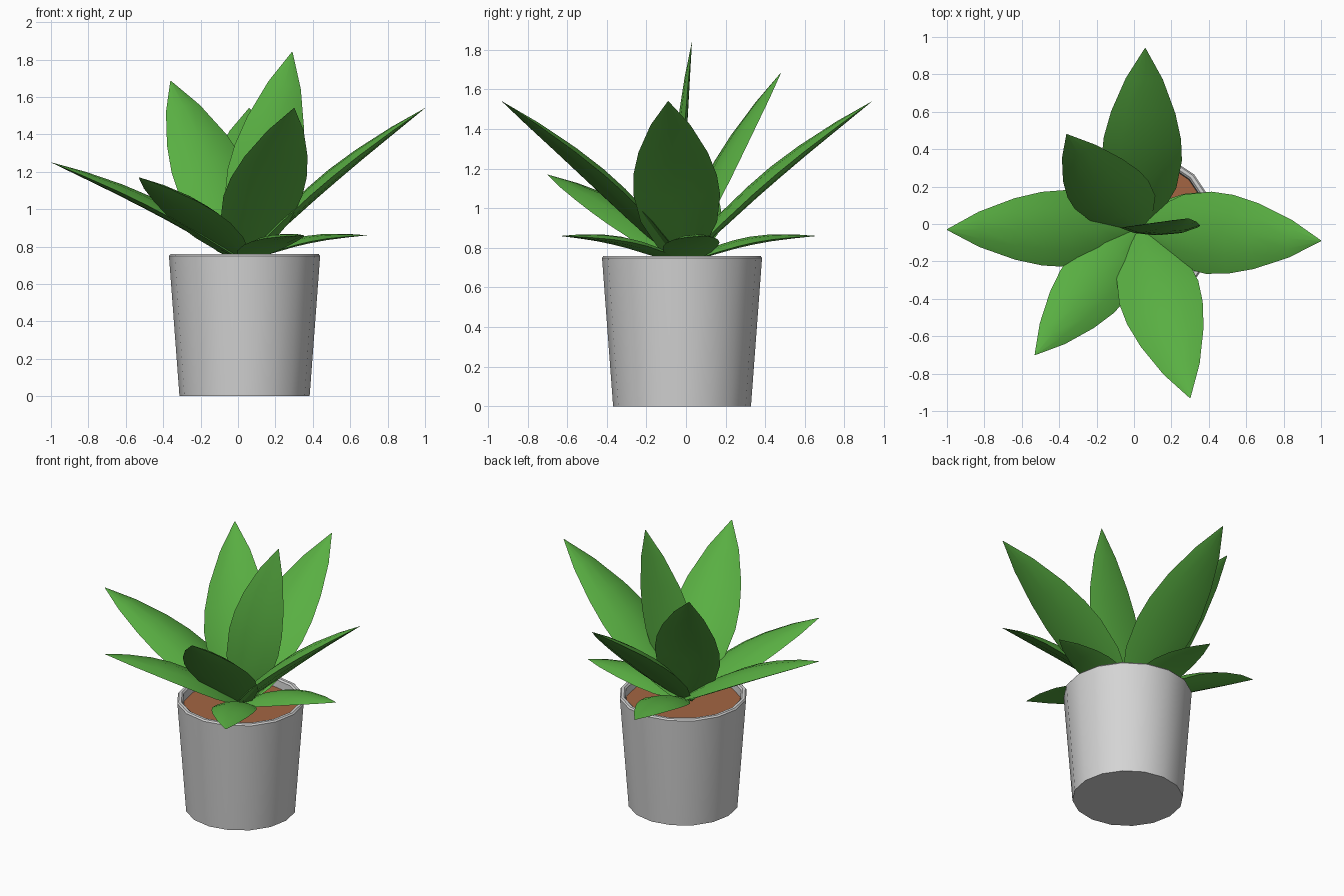
import bpy, bmesh, math
from mathutils import Vector

if "Cube" in bpy.data.objects:
    bpy.data.objects.remove(bpy.data.objects["Cube"])

CX, CY = 0.035, -0.02  # pot axis


def material(name, rgb):
    m = bpy.data.materials.new(name)
    m.diffuse_color = (*rgb, 1)
    m.use_nodes = True
    m.node_tree.nodes["Principled BSDF"].inputs["Base Color"].default_value = m.diffuse_color
    return m


GREEN = material("leaf green", (0.10, 0.43, 0.055))
GREY = material("pot light grey", (0.66, 0.66, 0.66))
BROWN = material("soil brown", (0.37, 0.13, 0.055))


def finish(bm, name, mat, angle=40):
    bmesh.ops.recalc_face_normals(bm, faces=bm.faces)
    me = bpy.data.meshes.new(name)
    bm.to_mesh(me)
    bm.free()
    me.materials.append(mat)
    ob = bpy.data.objects.new(name, me)
    bpy.context.collection.objects.link(ob)
    bpy.ops.object.select_all(action='DESELECT')
    ob.select_set(True)
    bpy.context.view_layer.objects.active = ob
    bpy.ops.object.shade_smooth_by_angle(angle=math.radians(angle))
    return ob


def loft(bm, rings):
    for a, b in zip(rings, rings[1:]):
        n = len(a)
        for i in range(n):
            j = (i + 1) % n
            bm.faces.new((a[i], a[j], b[j], b[i]))


def lathe(name, profile, mat, sides=16):
    bm = bmesh.new()
    rings = [[bm.verts.new((CX + r * math.cos(2 * math.pi * i / sides),
                            CY + r * math.sin(2 * math.pi * i / sides), z))
              for i in range(sides)] for r, z in profile]
    loft(bm, rings)
    bm.faces.new(rings[0])
    bm.faces.new(rings[-1])
    return finish(bm, name, mat)


# Tapered pot with a rounded lip and hollow top, plus the soil disc
lathe("pot", [(0.348, 0), (0.403, 0.735), (0.404, 0.75), (0.396, 0.76),
              (0.378, 0.76), (0.368, 0.75), (0.362, 0.66)], GREY)
lathe("soil", [(0.355, 0.64), (0.364, 0.70)], BROWN)

# Leaf outline: (position along leaf, half width factor)
OUTLINE = [(0, 0.25), (0.1, 0.55), (0.24, 0.88), (0.4, 1.0), (0.52, 0.96),
           (0.66, 0.8), (0.84, 0.46), (1, 0.01)]
# Cross-section: (across, height factor), arched top and nearly flat underside
SECTION = [(-1, 0), (-0.55, 0.75), (0, 1), (0.55, 0.75),
           (1, 0), (0.55, -0.35), (0, -0.4), (-0.55, -0.35)]


def leaf(name, tip, half_width, across=None, bow=0.03, rise=0.052):
    root, tip = Vector((0.03, -0.02, 0.72)), Vector(tip)
    axis = tip - root
    side = Vector(across) if across else Vector((axis.y, -axis.x, 0))
    side = (side - side.project(axis)).normalized()
    normal = side.cross(axis).normalized()
    if normal.z < 0:
        normal = -normal
    bm = bmesh.new()
    rings = []
    for t, w in OUTLINE:
        c = root + axis * t + normal * bow * math.sin(math.pi * t)
        h = rise * min(1, w * 1.05)
        rings.append([bm.verts.new(c + side * u * w * half_width + normal * v * h)
                      for u, v in SECTION])
    loft(bm, rings)
    bm.faces.new(rings[0])
    bm.faces.new(rings[-1])
    finish(bm, name, GREEN, 50)


# Large rosette leaves
leaf("leaf_right", (1.0, -0.09, 1.54), 0.22)
leaf("leaf_left", (-1.0, -0.03, 1.25), 0.205)
leaf("leaf_back", (0.06, 0.94, 1.54), 0.215)
leaf("leaf_front", (0.30, -0.93, 1.54), 0.22)
leaf("leaf_back_left", (-0.36, 0.48, 1.685), 0.215, across=(0.97, 0.25, 0))
leaf("leaf_front_left", (-0.53, -0.70, 1.17), 0.19)
leaf("leaf_upright", (0.29, 0.03, 1.84), 0.195, across=(1, 0, 0), bow=0.02, rise=0.04)

# Small low leaves over the rim
for name, tip in (("low_leaf_right", (0.69, 0.09, 0.86)),
                  ("low_leaf_front", (0.35, -0.635, 0.86)),
                  ("low_leaf_back", (-0.07, 0.66, 0.86))):
    leaf(name, tip, 0.14, bow=0.035, rise=0.03)
